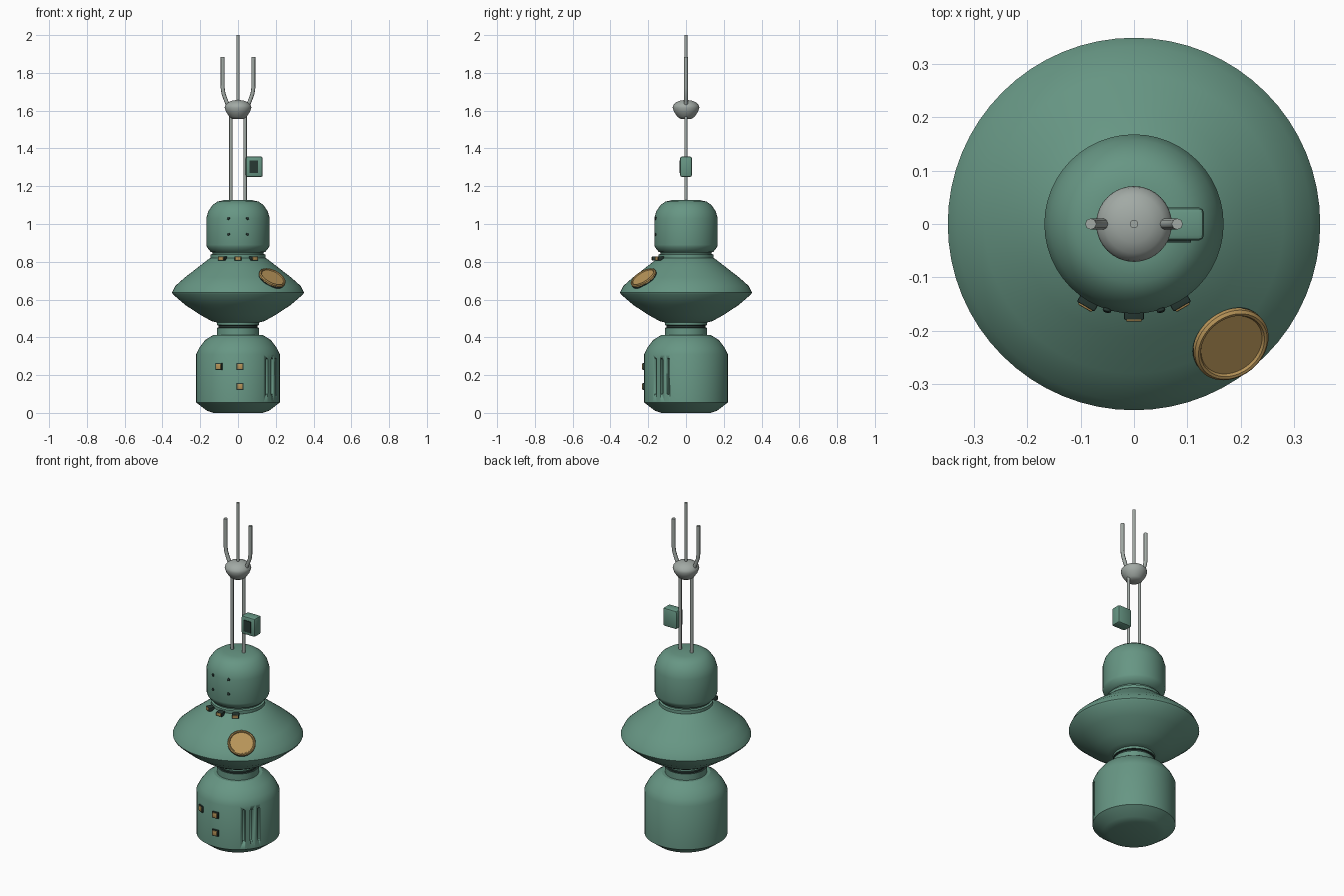
import bpy, bmesh, math
from mathutils import Vector

if "Cube" in bpy.data.objects:
    bpy.data.objects.remove(bpy.data.objects["Cube"])


def material(name, rgb):
    m = bpy.data.materials.new(name)
    m.use_nodes = True
    m.diffuse_color = (*rgb, 1)
    m.node_tree.nodes["Principled BSDF"].inputs["Base Color"].default_value = (*rgb, 1)
    return m


GREEN = material("sea green paint", (0.135, 0.305, 0.23))
DARK = material("dark green", (0.02, 0.04, 0.033))
GOLD = material("brass", (0.48, 0.30, 0.10))
GREY = material("pale metal", (0.36, 0.40, 0.375))


def finish(name, bm, mats, angle=40):
    bmesh.ops.recalc_face_normals(bm, faces=bm.faces)
    me = bpy.data.meshes.new(name)
    bm.to_mesh(me)
    bm.free()
    ob = bpy.data.objects.new(name, me)
    bpy.context.collection.objects.link(ob)
    for m in mats:
        me.materials.append(m)
    bpy.ops.object.select_all(action='DESELECT')
    ob.select_set(True)
    bpy.context.view_layer.objects.active = ob
    bpy.ops.object.shade_smooth_by_angle(angle=math.radians(angle))
    return ob


def lathe(name, profile, mats, bands=None, segments=48, angle=40):
    """Closed turned body; bands gives the material of each profile step."""
    bm = bmesh.new()
    rings = []
    for r, z in profile:
        rings.append([bm.verts.new((r * math.cos(a), r * math.sin(a), z))
                      for a in (math.tau * i / segments for i in range(segments))])
    for k, (lo, hi) in enumerate(zip(rings, rings[1:])):
        for i in range(segments):
            j = (i + 1) % segments
            f = bm.faces.new((lo[i], lo[j], hi[j], hi[i]))
            f.material_index = bands.get(k, 0) if bands else 0
    bm.faces.new(rings[0][::-1])
    last = bm.faces.new(rings[-1])
    last.material_index = bands.get("cap", 0) if bands else 0
    return finish(name, bm, mats, angle)


def box(name, size, loc, mats, bevel=0.0):
    bm = bmesh.new()
    bmesh.ops.create_cube(bm, size=1)
    bmesh.ops.scale(bm, vec=size, verts=bm.verts)
    if bevel:
        bmesh.ops.bevel(bm, geom=bm.edges[:], offset=bevel, segments=2,
                        profile=0.5, affect='EDGES')
    ob = finish(name, bm, mats)
    ob.location = loc
    return ob


def tube(name, points, radius, mat):
    cu = bpy.data.curves.new(name, 'CURVE')
    cu.dimensions = '3D'
    cu.bevel_depth = radius
    cu.bevel_resolution = 2
    cu.use_fill_caps = True
    sp = cu.splines.new('POLY')
    sp.points.add(len(points) - 1)
    for p, co in zip(sp.points, points):
        p.co = (*co, 1)
    sp.use_smooth = True
    cu.materials.append(mat)
    ob = bpy.data.objects.new(name, cu)
    bpy.context.collection.objects.link(ob)
    return ob


def aim(ob, direction):
    ob.rotation_euler = Vector(direction).to_track_quat('Z', 'Y').to_euler()


# Turned bodies, from the ground up
base = lathe("base_drum", [(0.13, 0), (0.165, 0.012), (0.215, 0.05), (0.222, 0.055),
                           (0.222, 0.31), (0.205, 0.345), (0.175, 0.385),
                           (0.13, 0.413)], [GREEN], angle=30)
lathe("neck", [(0.112, 0.40), (0.112, 0.45), (0.103, 0.452), (0.103, 0.463),
               (0.112, 0.465), (0.112, 0.49)], [GREEN, DARK], {1: 1, 2: 1, 3: 1})
lathe("saucer", [(0.11, 0.478), (0.14, 0.486), (0.20, 0.519), (0.28, 0.572),
                 (0.345, 0.628), (0.349, 0.637), (0.332, 0.672), (0.28, 0.718),
                 (0.21, 0.772), (0.155, 0.815), (0.14, 0.822)], [GREEN], segments=64)
lathe("collar", [(0.14, 0.815), (0.145, 0.82), (0.145, 0.838), (0.135, 0.842),
                 (0.135, 0.85)], [GREEN])
lathe("head", [(0.125, 0.845), (0.145, 0.853), (0.165, 0.878), (0.168, 0.89),
               (0.168, 1.03), (0.157, 1.068), (0.135, 1.10), (0.11, 1.118),
               (0.075, 1.126)], [GREEN])

# Vent slots cut in the base
for i, az in enumerate((-46.8, -35.8, -24.9)):
    a = math.radians(az)
    cutter = box("slot_cutter", (0.04, 0.016, 0.19),
                 (0.222 * math.cos(a), 0.222 * math.sin(a), 0.193), [GREEN], 0.005)
    cutter.rotation_euler.z = a
    cutter.hide_render = True
    bpy.context.view_layer.update()
    mod = base.modifiers.new("slot", 'BOOLEAN')
    mod.operation = 'DIFFERENCE'
    mod.solver = 'EXACT'
    mod.object = cutter
    bpy.context.view_layer.objects.active = base
    bpy.ops.object.modifier_apply(modifier=mod.name)
    bpy.data.objects.remove(cutter)

# Square lamps on the base
for i, (x, z) in enumerate(((-0.1, 0.245), (0.01, 0.245), (0.01, 0.14))):
    y = -math.sqrt(0.222 ** 2 - x * x)
    turn = math.atan2(x, -y)
    frame = box(f"lamp_frame_{i}", (0.038, 0.014, 0.038), (x, y, z), [DARK], 0.002)
    lens = box(f"lamp_lens_{i}", (0.027, 0.022, 0.027), (x, y, z), [GOLD], 0.002)
    frame.rotation_euler.z = lens.rotation_euler.z = turn

# Row of knobs under the collar
for i, x in enumerate((-0.082, 0, 0.082)):
    y = -math.sqrt(0.162 ** 2 - x * x)
    turn = math.atan2(x, -y)
    socket = box(f"knob_socket_{i}", (0.038, 0.035, 0.022), (x, y, 0.818), [DARK], 0.003)
    knob = box(f"knob_{i}", (0.03, 0.042, 0.018), (x, y, 0.818), [GOLD], 0.003)
    socket.rotation_euler.z = knob.rotation_euler.z = turn

# Rivets on the head
for x in (-0.05, 0.05):
    for z in (0.945, 1.03):
        rivet = lathe("head_rivet", [(0.008, -0.006), (0.008, 0.004), (0.004, 0.007)],
                      [DARK], segments=12)
        y = -math.sqrt(0.167 ** 2 - x * x)
        rivet.location = (x, y, z)
        aim(rivet, (x, y, 0))

# Round porthole on the saucer slope
port = lathe("porthole", [(0.074, -0.035), (0.074, 0.012), (0.075, 0.013), (0.075, 0.021),
                          (0.070, 0.026), (0.065, 0.025), (0.062, 0.020)],
             [DARK, GOLD], {2: 1, 3: 1, 4: 1, 5: 1, "cap": 1})
port.location = (0.175, -0.217, 0.702)
aim(port, (0.39, -0.48, 0.78))

# Mast: twin poles, bulb and aerials
lathe("mast_bulb", [(0.03, 1.557), (0.045, 1.567), (0.062, 1.592), (0.071, 1.615),
                    (0.068, 1.628), (0.055, 1.642), (0.035, 1.652), (0.012, 1.656)],
      [GREY], segments=32, angle=45)
tube("centre_aerial", [(0, 0, 1.64), (0, 0, 2.0)], 0.008, GREY)
for side, s in (("left", 1), ("right", -1)):
    tube(f"{side}_pole", [(s * 0.038, 0, 1.11), (s * 0.038, 0, 1.58)], 0.009, GREY)
    tube(f"{side}_prong", [(s * 0.052, 0, 1.625), (s * 0.066, 0, 1.66),
                           (s * 0.077, 0, 1.69), (s * 0.081, 0, 1.72),
                           (s * 0.081, 0, 1.885)], 0.0105, GREY)

# Control box on the left pole
box("control_box", (0.09, 0.062, 0.108), (0.086, 0, 1.303), [GREEN], 0.01)
box("control_screen", (0.046, 0.008, 0.066), (0.084, -0.031, 1.303), [DARK])
